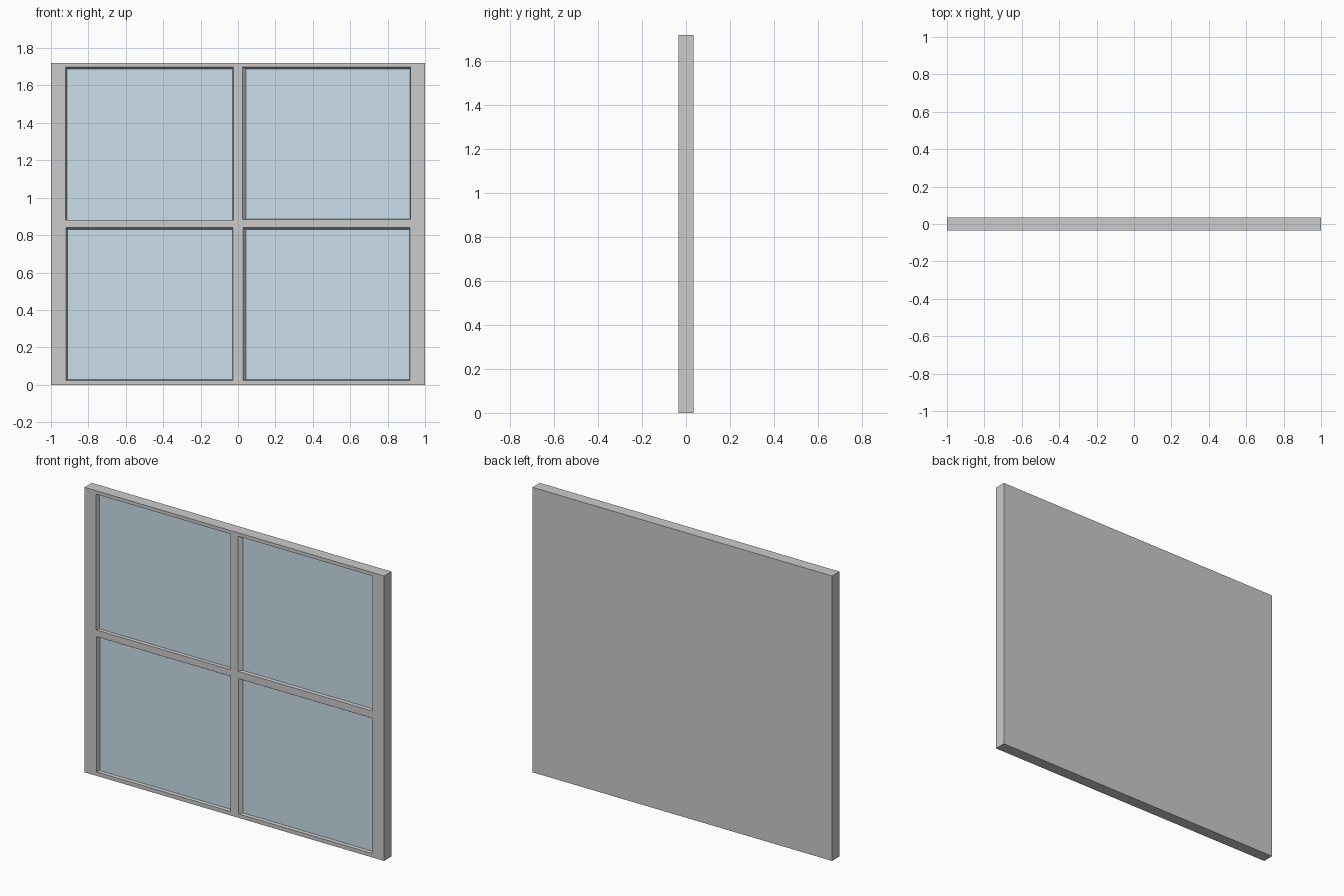
import bpy

if "Cube" in bpy.data.objects:
    bpy.data.objects.remove(bpy.data.objects["Cube"])

W, H, T = 2.0, 1.72, 0.07      # window width, height, thickness
FRONT = -T / 2
GLASS_Y = FRONT + 0.02         # recessed glass plane

glass_mat = bpy.data.materials.new("pale_blue_glass")
glass_mat.diffuse_color = (0.60, 0.74, 0.83, 1)
glass_mat.use_nodes = True
glass_mat.node_tree.nodes["Principled BSDF"].inputs["Base Color"].default_value = glass_mat.diffuse_color


def frustum(name, y0, rect0, y1, rect1):
    """Box between two x/z rectangles (x0, x1, z0, z1) at y0 (front) and y1 (back)."""
    verts = []
    for y, (a, b, c, d) in ((y0, rect0), (y1, rect1)):
        verts += [(a, y, c), (b, y, c), (b, y, d), (a, y, d)]
    faces = [(0, 1, 2, 3), (7, 6, 5, 4)]
    faces += [(i, i + 4, (i + 1) % 4 + 4, (i + 1) % 4) for i in range(4)]
    mesh = bpy.data.meshes.new(name)
    mesh.from_pydata(verts, [], faces)
    obj = bpy.data.objects.new(name, mesh)
    bpy.context.collection.objects.link(obj)
    return obj


# Solid frame slab with a closed back
slab = (-W / 2, W / 2, 0, H)
frame = frustum("window_frame", FRONT, slab, -FRONT, slab)

# Pane openings: rectangle at the front face, rectangle at the glass
panes = {
    "upper_left": ((-0.923, -0.024, 0.880, 1.699), (-0.914, -0.030, 0.882, 1.689)),
    "upper_right": ((0.023, 0.923, 0.884, 1.699), (0.043, 0.919, 0.887, 1.689)),
    "lower_left": ((-0.919, -0.027, 0.024, 0.840), (-0.912, -0.030, 0.027, 0.829)),
    "lower_right": ((0.027, 0.919, 0.024, 0.840), (0.043, 0.917, 0.027, 0.829)),
}

for name, (outer, inner) in panes.items():
    # Tapered pocket, extended past the front face along the same slope
    over = tuple(2 * o - i for o, i in zip(outer, inner))
    cutter = frustum(name + "_cutter", 2 * FRONT - GLASS_Y, over, GLASS_Y, inner)
    cutter.hide_render = True
    cutter.hide_viewport = True
    mod = frame.modifiers.new(name + "_opening", 'BOOLEAN')
    mod.operation = 'DIFFERENCE'
    mod.solver = 'EXACT'
    mod.object = cutter

    # Thin glass sheet on the pocket floor
    glass = frustum(name + "_glass", GLASS_Y - 0.001, inner, GLASS_Y + 0.004, inner)
    glass.data.materials.append(glass_mat)
